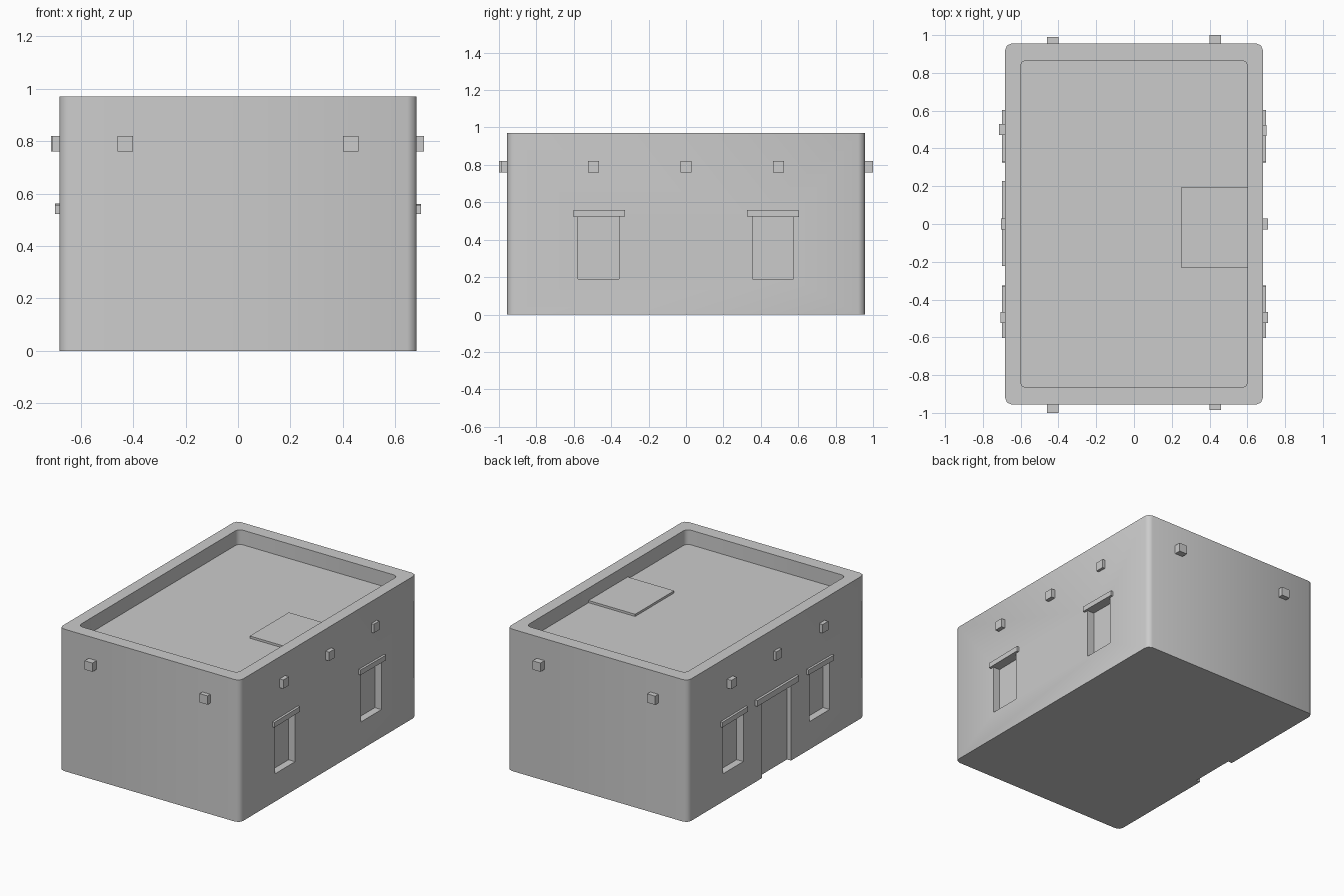
import bpy, bmesh, math
from mathutils import Matrix, Vector

if "Cube" in bpy.data.objects:
    bpy.data.objects.remove(bpy.data.objects["Cube"])


def rounded_rect(hx, hy, r, segs=2):
    pts = []
    for i, (sx, sy) in enumerate(((1, 1), (-1, 1), (-1, -1), (1, -1))):
        for k in range(segs + 1):
            a = math.pi / 2 * (i + k / segs)
            pts.append((sx * (hx - r) + r * math.cos(a), sy * (hy - r) + r * math.sin(a)))
    return pts


def finish(name, bm):
    bmesh.ops.recalc_face_normals(bm, faces=bm.faces)
    me = bpy.data.meshes.new(name)
    bm.to_mesh(me)
    bm.free()
    ob = bpy.data.objects.new(name, me)
    bpy.context.collection.objects.link(ob)
    return ob


def add_box(bm, lo, hi, tilt=0.0):
    lo, hi = Vector(lo), Vector(hi)
    bmesh.ops.create_cube(bm, size=1, matrix=Matrix.Translation((lo + hi) / 2)
                          @ Matrix.Rotation(tilt, 4, 'X') @ Matrix.Diagonal((*(hi - lo), 1)))


def box(name, lo, hi, tilt=0.0):
    bm = bmesh.new()
    add_box(bm, lo, hi, tilt)
    return finish(name, bm)


HX, HY, H, ROOF = 0.682, 0.956, 0.97, 0.87

# Body: rounded walls, parapet and sunken roof as stacked loops
bm = bmesh.new()
outer, inner = rounded_rect(HX, HY, 0.035), rounded_rect(0.602, 0.866, 0.03)
loops = [[bm.verts.new((x, y, z)) for x, y in prof]
         for prof, z in ((outer, 0), (outer, H), (inner, H), (inner, ROOF))]
n = len(outer)
for a, b in zip(loops, loops[1:]):
    for i in range(n):
        j = (i + 1) % n
        bm.faces.new((a[i], a[j], b[j], b[i]))
bm.faces.new(loops[0])
bm.faces.new(loops[-1])
body = finish("walls_and_roof", bm)

# Openings: two windows on each long side, one door on the left
bm = bmesh.new()
for s in (-1, 1):
    for y in (-0.467, 0.465):
        xs = sorted((s * (HX - 0.05), s * (HX + 0.1)))
        add_box(bm, (xs[0], y - 0.11, 0.19), (xs[1], y + 0.11, 0.525))
add_box(bm, (-HX - 0.1, -0.16, -0.1), (-HX + 0.03, 0.155, 0.525))
cutter = finish("opening_cutter", bm)
cutter.hide_render = True
mod = body.modifiers.new("openings", 'BOOLEAN')
mod.operation, mod.solver, mod.object = 'DIFFERENCE', 'EXACT', cutter
bpy.context.view_layer.objects.active = body
body.select_set(True)
bpy.ops.object.modifier_apply(modifier=mod.name)
bpy.data.objects.remove(cutter)
bpy.ops.object.shade_smooth_by_angle(angle=math.radians(50))

# Lintels over windows and door
for side, s in (("left", -1), ("right", 1)):
    for y, tilt in ((-0.465, 0.012), (0.465, -0.01)):
        xs = sorted((s * (HX - 0.05), s * 0.698))
        box(f"{side}_window_lintel", (xs[0], y - 0.138, 0.523), (xs[1], y + 0.138, 0.558), tilt)
box("door_lintel", (-0.699, -0.222, 0.522), (-HX + 0.05, 0.228, 0.562))

# Protruding roof beam ends
R = 0.03
for x, y in ((-0.43, -1.0), (0.43, -0.986), (-0.43, 0.99), (0.43, 1.0)):
    ys = sorted((y, math.copysign(0.93, y)))
    box("beam_end", (x - R, ys[0], 0.76), (x + R, ys[1], 0.82))
for x, y in ((0.71, -0.495), (0.71, 0), (0.701, 0.495), (-0.708, -0.495), (-0.703, 0), (-0.714, 0.5)):
    xs = sorted((x, math.copysign(0.66, x)))
    box("beam_end", (xs[0], y - R, 0.76), (xs[1], y + R, 0.82))

# Roof hatch
box("roof_hatch", (0.25, -0.23, ROOF - 0.02), (0.61, 0.192, ROOF + 0.015))
